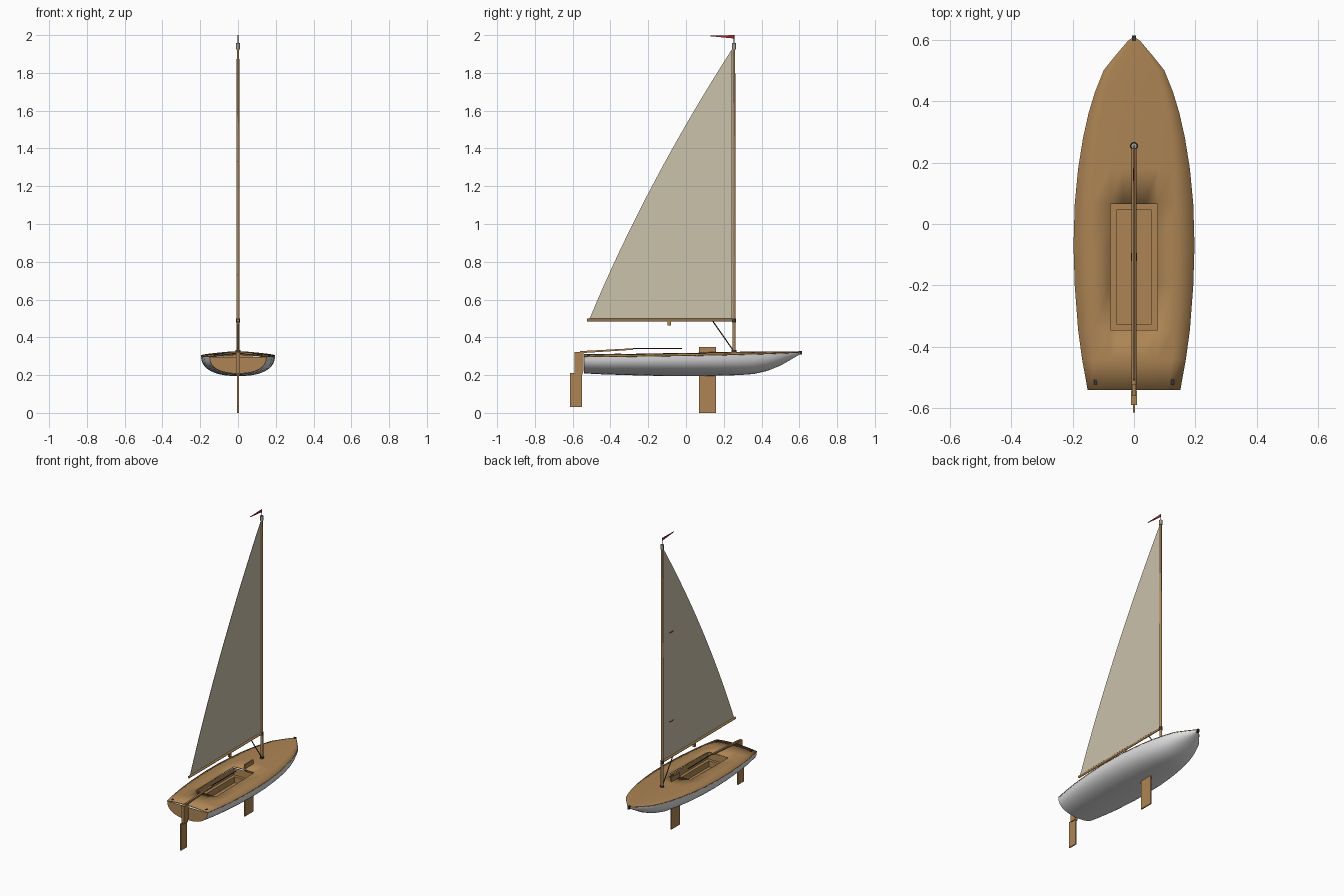
import bpy, bmesh, math
from mathutils import Vector

if "Cube" in bpy.data.objects:
    bpy.data.objects.remove(bpy.data.objects["Cube"])


def material(name, rgb):
    m = bpy.data.materials.new(name)
    m.diffuse_color = (*rgb, 1)
    m.use_nodes = True
    m.node_tree.nodes["Principled BSDF"].inputs["Base Color"].default_value = m.diffuse_color
    return m


WOOD = material("varnished wood", (0.42, 0.235, 0.09))
WHITE = material("hull white", (0.75, 0.75, 0.75))
CREAM = material("sail cream", (0.60, 0.54, 0.41))
DARK = material("dark fittings", (0.04, 0.035, 0.03))
METAL = material("metal", (0.35, 0.33, 0.28))
RED = material("red", (0.42, 0.02, 0.03))


def make(name, bm, mats, smooth=None):
    me = bpy.data.meshes.new(name)
    bm.to_mesh(me)
    bm.free()
    for m in mats:
        me.materials.append(m)
    ob = bpy.data.objects.new(name, me)
    bpy.context.collection.objects.link(ob)
    if smooth:
        bpy.ops.object.select_all(action='DESELECT')
        ob.select_set(True)
        bpy.context.view_layer.objects.active = ob
        bpy.ops.object.shade_smooth_by_angle(angle=math.radians(smooth))
    return ob


def box(name, x, y, z, mat):
    """Box from (min, max) ranges."""
    bm = bmesh.new()
    bmesh.ops.create_cube(bm, size=1)
    for v in bm.verts:
        v.co = [(r[0] + r[1]) / 2 + c * (r[1] - r[0]) for c, r in zip(v.co, (x, y, z))]
    return make(name, bm, [mat])


def rod(name, a, b, r1, r2, mat, sides=12):
    """Tapered round bar from a to b."""
    a, b = Vector(a), Vector(b)
    bm = bmesh.new()
    bmesh.ops.create_cone(bm, cap_ends=True, segments=sides, radius1=r1, radius2=r2,
                          depth=(b - a).length)
    rot = (b - a).to_track_quat('Z', 'Y')
    for v in bm.verts:
        v.co = rot @ v.co + (a + b) / 2
    return make(name, bm, [mat], 40)


def plate(name, pts, half, mat):
    """Extruded outline in the y-z plane, centred on x = 0."""
    bm = bmesh.new()
    f = bm.faces.new([bm.verts.new((-half, y, z)) for y, z in pts])
    g = bmesh.ops.extrude_face_region(bm, geom=[f])
    for v in g['geom']:
        if isinstance(v, bmesh.types.BMVert):
            v.co.x = half
    bmesh.ops.recalc_face_normals(bm, faces=bm.faces[:])
    return make(name, bm, [mat])


# Hull stations: y, half breadth, sheer height, keel height
STATIONS = [(-0.54, 0.150, 0.297, 0.209), (-0.44, 0.168, 0.297, 0.204),
            (-0.345, 0.181, 0.298, 0.201), (-0.2, 0.192, 0.300, 0.197),
            (-0.07, 0.196, 0.302, 0.195), (0.065, 0.192, 0.304, 0.195),
            (0.18, 0.181, 0.306, 0.197), (0.28, 0.165, 0.309, 0.200),
            (0.36, 0.147, 0.311, 0.206), (0.43, 0.126, 0.313, 0.222),
            (0.50, 0.098, 0.316, 0.250), (0.55, 0.058, 0.318, 0.279),
            (0.595, 0.020, 0.320, 0.305), (0.608, 0.003, 0.321, 0.315)]
CW, C0, C1 = 0.077, -0.345, 0.065      # cockpit half width and ends
N = 20

# Hull shell with wooden transom
bm = bmesh.new()
rings = []
for y, hb, top, keel in STATIONS:
    ring = []
    for i in range(N + 1):
        c, s = math.cos(math.pi * i / N), math.sin(math.pi * i / N)
        x = hb * math.copysign(abs(c) ** 0.85, c)
        ring.append(bm.verts.new((x, y, top - (top - keel) * max(s, 0) ** 0.85)))
    rings.append(ring)
for a, b in zip(rings, rings[1:]):
    for i in range(N):
        bm.faces.new((a[i], a[i + 1], b[i + 1], b[i]))
bm.faces.new(rings[0]).material_index = 1
bm.faces.new(rings[-1])
bmesh.ops.recalc_face_normals(bm, faces=bm.faces[:])
make("hull", bm, [WHITE, WOOD], 40)


# Cambered deck with cockpit opening
def deck_z(x, hb, top):
    return top + 0.003 + 0.07 * hb * (1 - (x / hb) ** 2)


bm = bmesh.new()
rows = []
for y, hb, top, keel in STATIONS:
    e, c = hb + 0.001, min(CW, hb * 0.5)
    xs = [-e, -(e + c) / 2, -c, -c / 2, 0, c / 2, c, (e + c) / 2, e]
    rows.append([bm.verts.new((x, y, deck_z(x, e, top))) for x in xs])
for a, b in zip(rows, rows[1:]):
    mid = (a[0].co.y + b[0].co.y) / 2
    for i in range(8):
        if 2 <= i <= 5 and C0 < mid < C1:
            continue
        bm.faces.new((a[i], a[i + 1], b[i + 1], b[i]))
bmesh.ops.delete(bm, geom=[v for v in bm.verts if not v.link_faces], context='VERTS')
deck = make("deck", bm, [WOOD], 30)
mod = deck.modifiers.new("thickness", 'SOLIDIFY')
mod.thickness = 0.005

# Cockpit well: stepped inward from the deck opening to the floor
bm = bmesh.new()
loops = []
for inset, z in ((0, 0.309), (0, 0.262), (0.02, 0.262), (0.02, 0.222)):
    loops.append([bm.verts.new((x, y, z)) for x, y in (
        (-CW + inset, C0 + inset), (CW - inset, C0 + inset),
        (CW - inset, C1 - inset), (-CW + inset, C1 - inset))])
for a, b in zip(loops, loops[1:]):
    for i in range(4):
        j = (i + 1) % 4
        bm.faces.new((a[j], a[i], b[i], b[j]))
bm.faces.new(loops[-1])
bmesh.ops.recalc_face_normals(bm, faces=bm.faces[:])
bmesh.ops.reverse_faces(bm, faces=[f for f in bm.faces if f.calc_center_median().z < 1
                                   and loops[-1][0] in f.verts and len(f.verts) == 4
                                   and abs(f.normal.z) > 0.9 and f.normal.z < 0
                                   and f.calc_center_median().z < 0.23])
make("cockpit_well", bm, [WOOD])
box("floor_block", (-0.009, 0.009), (-0.12, -0.095), (0.222, 0.245), DARK)

# Centreboard, rudder and tiller
box("centreboard", (-0.004, 0.004), (0.07, 0.16), (0, 0.35), WOOD)
plate("rudder_blade", [(-0.613, 0.03), (-0.55, 0.03), (-0.55, 0.21), (-0.613, 0.21)], 0.004, WOOD)
plate("rudder_head", [(-0.59, 0.2), (-0.55, 0.2), (-0.542, 0.225), (-0.542, 0.322),
                      (-0.59, 0.322)], 0.01, WOOD)
plate("tiller", [(-0.56, 0.316), (-0.28, 0.334), (-0.28, 0.342), (-0.56, 0.327)], 0.006, WOOD)
rod("tiller_extension", (0, -0.28, 0.341), (0, -0.02, 0.340), 0.003, 0.003, DARK, 8)

# Mast, boom and their fittings
MY = 0.254
rod("mast", (0, MY, 0.31), (0, MY, 1.95), 0.009, 0.0065, WOOD, 16)
rod("mast_step", (0, MY, 0.31), (0, MY, 0.333), 0.013, 0.012, DARK, 16)
rod("gooseneck", (0, MY, 0.478), (0, MY, 0.50), 0.0105, 0.0105, DARK, 16)
rod("masthead_cap", (0, MY, 1.925), (0, MY, 1.957), 0.010, 0.010, METAL, 12)
rod("boom", (0, -0.525, 0.491), (0, 0.247, 0.491), 0.0075, 0.0075, WOOD, 12)
box("boom_block", (-0.006, 0.006), (-0.098, -0.08), (0.463, 0.486), WOOD)
rod("vang", (0, 0.14, 0.488), (0, 0.247, 0.335), 0.003, 0.003, DARK, 8)

# Mainsail with curved trailing edge
pts = [(0.244, 0.5)]
for i in range(17):
    t = i / 16
    pts.append((-0.51 + 0.75 * t - 0.16 * t * (1 - t), 0.5 + 1.42 * t))
pts.append((0.244, 1.92))
plate("sail", pts, 0.0012, CREAM)
for z in (0.73, 1.33):
    box("telltale", (-0.004, -0.002), (0.14, 0.18), (z - 0.003, z + 0.003), RED)

# Pennant and its staff
rod("pennant_staff", (0, MY, 1.95), (0, MY, 2.0), 0.002, 0.002, DARK, 8)
plate("pennant", [(0.255, 1.982), (0.255, 2.0), (0.13, 1.997), (0.13, 1.994)], 0.0015, RED)

# Bow fitting and stern deck plates
box("bow_fitting", (-0.006, 0.006), (0.596, 0.614), (0.308, 0.328), DARK)
for s in (-1, 1):
    box("stern_plate", (s * 0.125 - 0.005, s * 0.125 + 0.005), (-0.523, -0.507), (0.296, 0.306), DARK)
